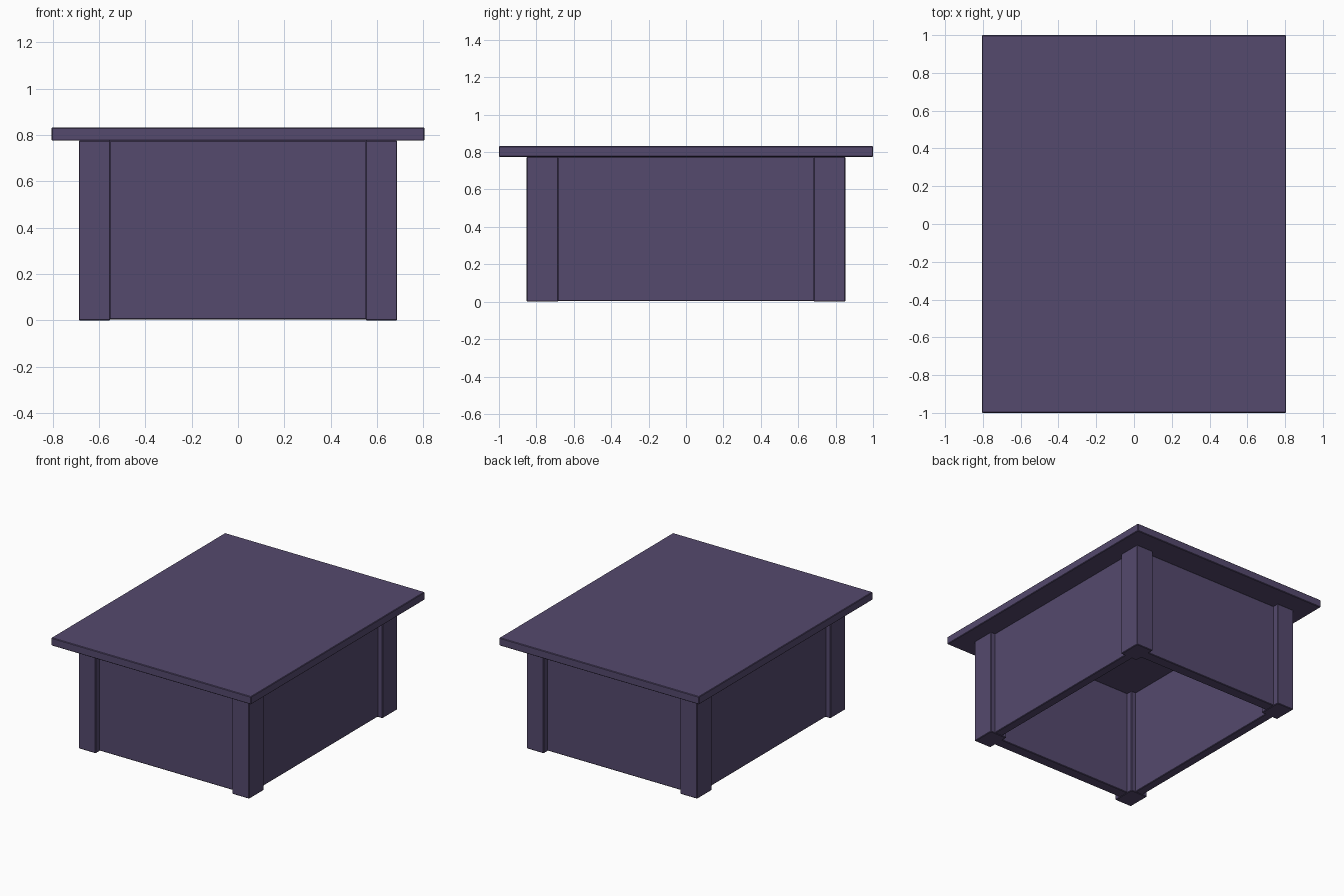
import bpy

if "Cube" in bpy.data.objects:
    bpy.data.objects.remove(bpy.data.objects["Cube"])

mat = bpy.data.materials.new("purple_paint")
mat.diffuse_color = (0.09, 0.067, 0.155, 1)
mat.use_nodes = True
mat.node_tree.nodes["Principled BSDF"].inputs["Base Color"].default_value = mat.diffuse_color


def box(name, lo, hi, bevel=0.004):
    """Axis-aligned box with a tiny chamfer."""
    size = [b - a for a, b in zip(lo, hi)]
    mid = [(a + b) / 2 for a, b in zip(lo, hi)]
    bpy.ops.mesh.primitive_cube_add(size=1, location=mid)
    ob = bpy.context.object
    ob.name = name
    ob.scale = size
    bpy.ops.object.transform_apply(location=False, rotation=False, scale=True)
    ob.data.materials.append(mat)
    mod = ob.modifiers.new("chamfer", 'BEVEL')
    mod.width = bevel
    mod.segments = 1
    return ob


UNDER, TOP = 0.775, 0.832      # table top heights
LX, LY = 0.687, 0.852          # outer leg faces
IX, IY = 0.55, 0.682           # inner leg faces
CX, CY = (LX + IX) / 2, (LY + IY) / 2   # leg centres

# Table top
box("table_top", (-0.805, -1, UNDER), (0.805, 1, TOP))

# Corner legs
for sx, xname in ((-1, "left"), (1, "right")):
    for sy, yname in ((-1, "front"), (1, "back")):
        xs = sorted((sx * IX, sx * LX))
        ys = sorted((sy * IY, sy * LY))
        box(f"{yname}_{xname}_leg", (xs[0], ys[0], 0), (xs[1], ys[1], UNDER))

# Side panels, centred on the legs and set back from their faces
TX, TY = 0.032, 0.04           # half thicknesses
for s, xname, yname in ((-1, "left", "front"), (1, "right", "back")):
    box(f"{yname}_panel", (-CX, s * CY - TY, 0.003), (CX, s * CY + TY, UNDER))
    box(f"{xname}_panel", (s * CX - TX, -CY, 0.003), (s * CX + TX, CY, UNDER))
